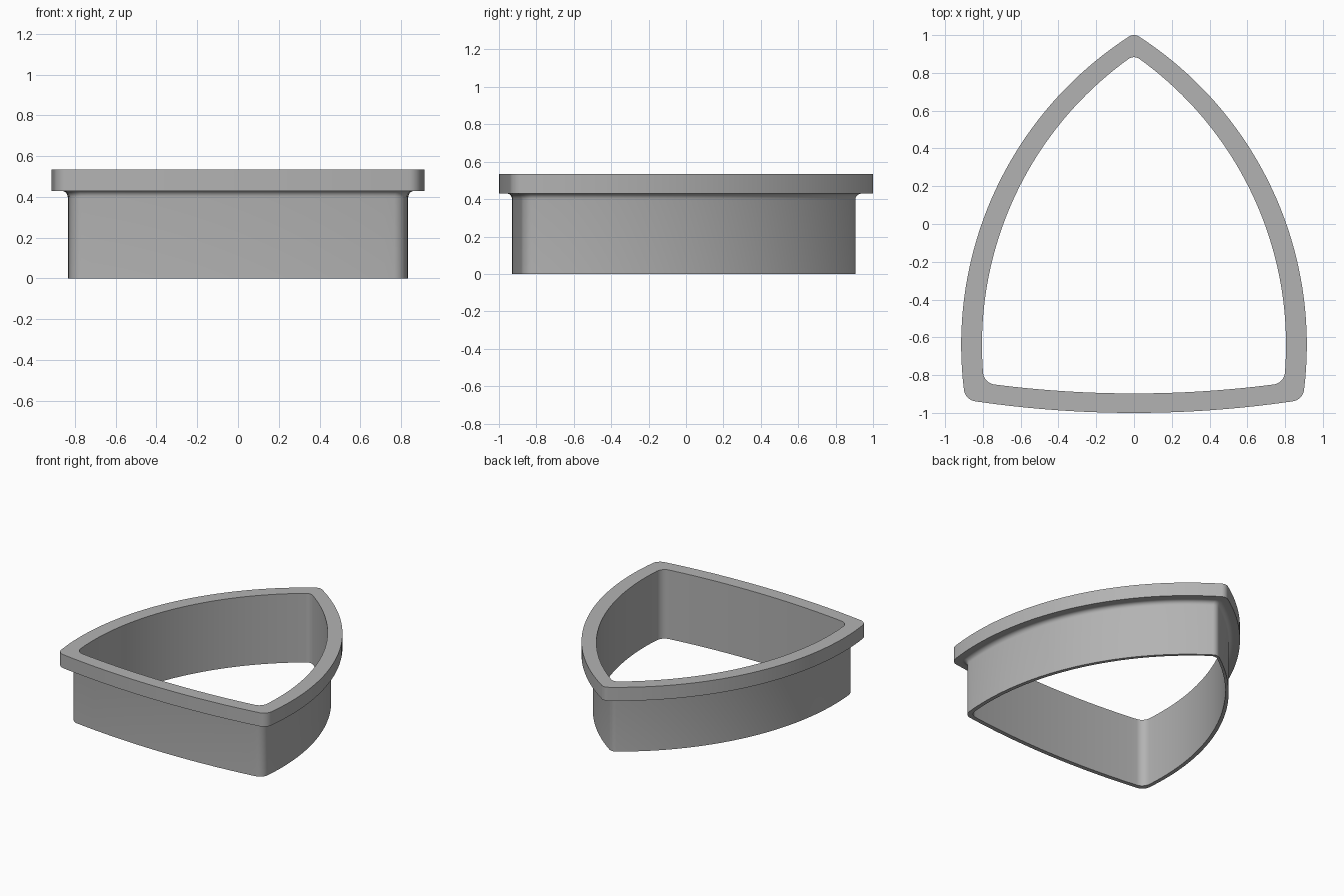
import bpy, bmesh
from math import atan2, cos, sin, pi, hypot, sqrt, radians

if "Cube" in bpy.data.objects:
    bpy.data.objects.remove(bpy.data.objects["Cube"], do_unlink=True)

WIDEST_Y = -0.64      # where the sides bulge the most
FRONT_RADIUS = 5.8    # gentle curve of the front side
TIP_R, CORNER_R = 0.05, 0.07


def arc(cx, cy, r, a0, a1, steps):
    return [(cx + r * cos(a0 + (a1 - a0) * i / steps),
             cy + r * sin(a0 + (a1 - a0) * i / steps)) for i in range(steps)]


def outline(half_width, front, back):
    """Rounded three-sided arch outline, mirrored about x = 0."""
    # Side arc that meets the rounded tip tangentially
    tip_y = back - TIP_R
    t = tip_y - WIDEST_Y
    side_r = (t * t + half_width ** 2 - TIP_R ** 2) / (2 * (half_width - TIP_R))
    sx, sy = half_width - side_r, WIDEST_Y
    fy = front + FRONT_RADIUS

    # Corner centre: intersection of the inset side and front circles
    r1, r2 = side_r - CORNER_R, FRONT_RADIUS - CORNER_R
    dx, dy = -sx, fy - sy
    d = hypot(dx, dy)
    a = (r1 * r1 - r2 * r2 + d * d) / (2 * d)
    h = sqrt(r1 * r1 - a * a)
    kx, ky = sx + (a * dx + h * dy) / d, sy + (a * dy - h * dx) / d

    tip_a = atan2(tip_y - sy, -sx)
    side_a = atan2(ky - sy, kx - sx)
    front_a = atan2(ky - fy, kx)
    half = (arc(0, tip_y, TIP_R, pi / 2, tip_a, 8)
            + arc(sx, sy, side_r, tip_a, side_a, 40)
            + arc(kx, ky, CORNER_R, side_a, front_a, 10)
            + arc(0, fy, FRONT_RADIUS, front_a, -pi / 2, 16)
            + [(0, front)])
    return half + [(-x, y) for x, y in half[-2:0:-1]]


def blend(p, q, f):
    return [(a + (c - a) * f, b + (d - b) * f) for (a, b), (c, d) in zip(p, q)]


inner = outline(0.805, -0.897, 0.883)
wall = outline(0.835, -0.93, 0.905)
rim = outline(0.915, -1.0, 1.0)
UNDER, TOP, FILLET = 0.43, 0.535, 0.032

# Cross-section stations: inner wall, outer wall, fillet under the rim, rim
stations = [(inner, 0), (wall, 0)]
for i in range(7):
    a = i / 6 * pi / 2
    stations.append((blend(wall, rim, FILLET / 0.08 * (1 - cos(a))),
                     UNDER - FILLET * (1 - sin(a))))
stations += [(rim, UNDER), (rim, TOP), (inner, TOP)]

bm = bmesh.new()
rings = [[bm.verts.new((x, y, z)) for x, y in loop] for loop, z in stations]
for ra, rb in zip(rings, rings[1:] + rings[:1]):
    for i in range(len(ra)):
        j = (i + 1) % len(ra)
        bm.faces.new((ra[i], ra[j], rb[j], rb[i]))
bmesh.ops.recalc_face_normals(bm, faces=bm.faces)

mesh = bpy.data.meshes.new("flanged_ring")
bm.to_mesh(mesh)
bm.free()
ring = bpy.data.objects.new("flanged_ring", mesh)
bpy.context.collection.objects.link(ring)

# Plain grey
grey = bpy.data.materials.new("grey")
grey.use_nodes = True
colour = (0.45, 0.45, 0.45, 1)
grey.diffuse_color = colour
grey.node_tree.nodes["Principled BSDF"].inputs["Base Color"].default_value = colour
mesh.materials.append(grey)

bpy.context.view_layer.objects.active = ring
ring.select_set(True)
bpy.ops.object.shade_smooth_by_angle(angle=radians(30))
